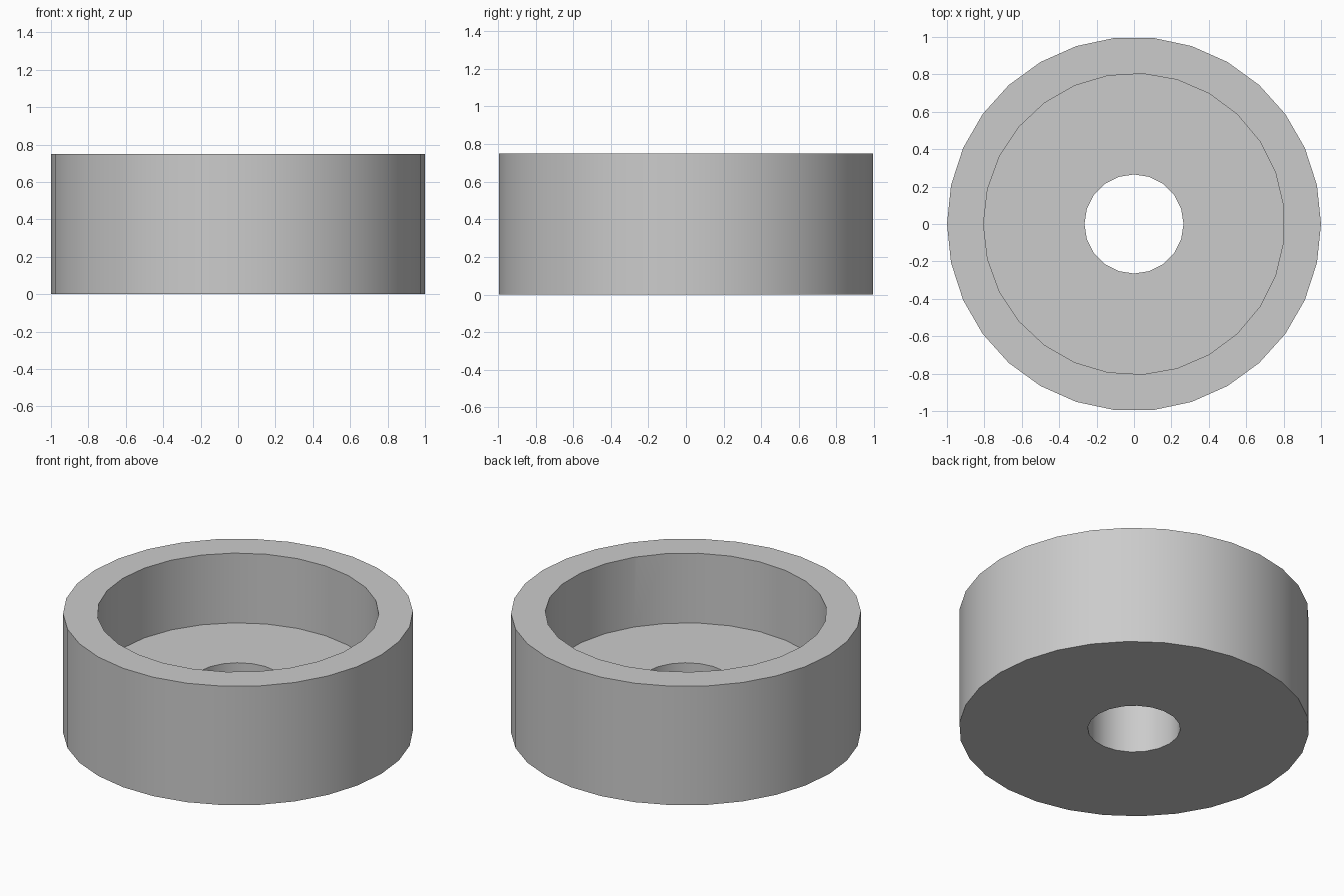
import bpy, bmesh
from math import cos, sin, pi, radians

cube = bpy.data.objects.get("Cube")
if cube:
    bpy.data.objects.remove(cube, do_unlink=True)

HEIGHT, FLOOR = 0.75, 0.31

grey = bpy.data.materials.new("plain grey")
grey.use_nodes = True
colour = (0.6, 0.6, 0.6, 1)
grey.diffuse_color = colour
grey.node_tree.nodes["Principled BSDF"].inputs["Base Color"].default_value = colour


def disc(name, radius, sides, bottom, top, start=0.0):
    """Upright prism whose first corner lies at the start angle."""
    bm = bmesh.new()
    angles = [start + 2 * pi * i / sides for i in range(sides)]
    face = bm.faces.new([bm.verts.new((radius * cos(a), radius * sin(a), bottom)) for a in angles])
    raised = bmesh.ops.extrude_face_region(bm, geom=[face], use_keep_orig=True)["geom"]
    verts = [v for v in raised if isinstance(v, bmesh.types.BMVert)]
    bmesh.ops.translate(bm, verts=verts, vec=(0, 0, top - bottom))
    bmesh.ops.recalc_face_normals(bm, faces=bm.faces)
    mesh = bpy.data.meshes.new(name)
    bm.to_mesh(mesh)
    bm.free()
    mesh.materials.append(grey)
    obj = bpy.data.objects.new(name, mesh)
    bpy.context.collection.objects.link(obj)
    return obj


# Round body, with a wide recess from above and a hole through the floor
body = disc("recessed_ring_body", 1.0, 30, 0, HEIGHT)
cutters = [
    disc("recess_cutter", 0.805, 27, FLOOR, HEIGHT + 0.2, pi),
    disc("hole_cutter", 0.265, 20, -0.2, FLOOR + 0.2),
]

bpy.ops.object.select_all(action="DESELECT")
body.select_set(True)
bpy.context.view_layer.objects.active = body
for cutter in cutters:
    cutter.hide_render = True
    cut = body.modifiers.new(cutter.name, "BOOLEAN")
    cut.operation = "DIFFERENCE"
    cut.solver = "EXACT"
    cut.object = cutter
    bpy.ops.object.modifier_apply(modifier=cut.name)
    bpy.data.objects.remove(cutter, do_unlink=True)

# Smooth walls, crisp rims
bpy.ops.object.shade_smooth_by_angle(angle=radians(30))
